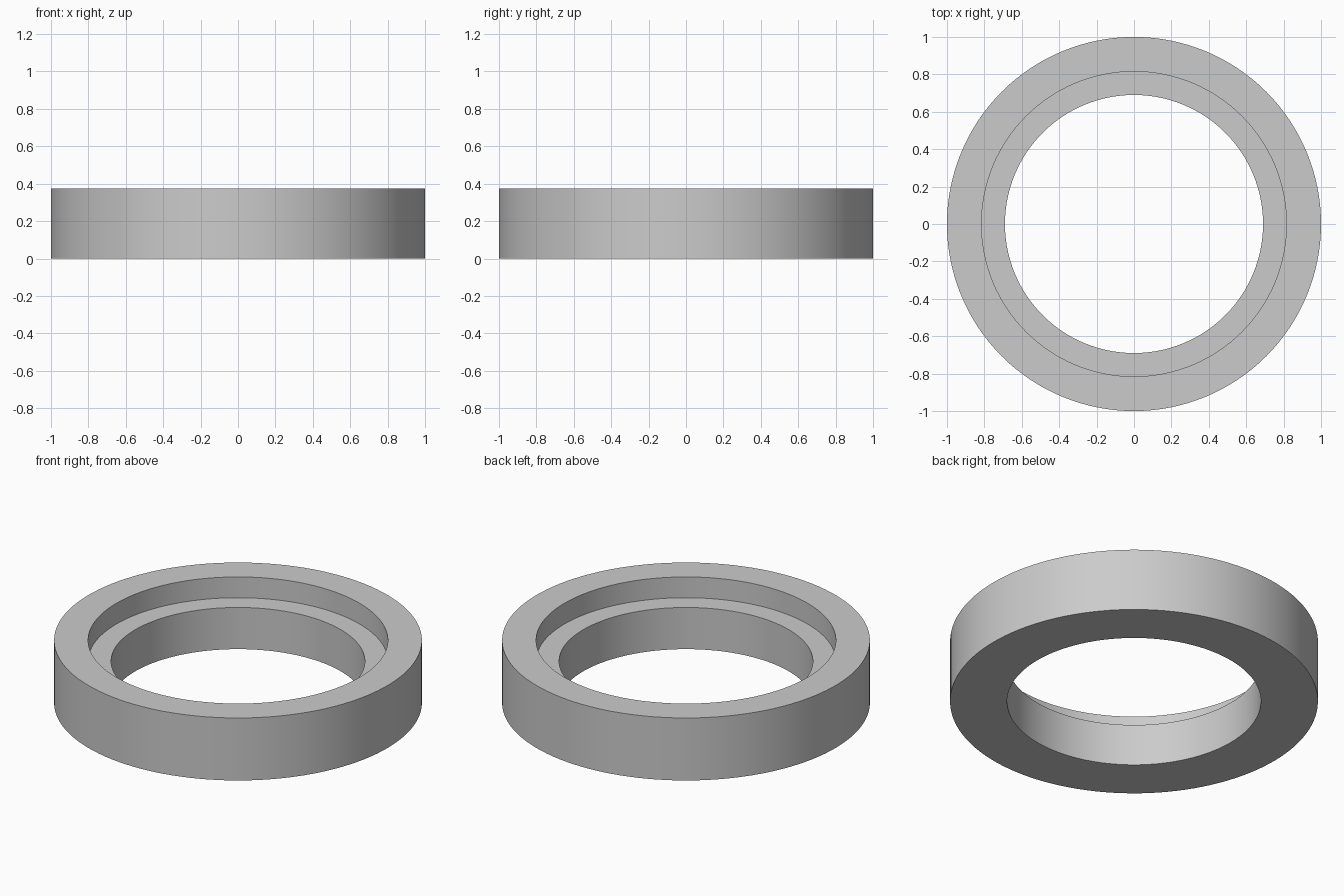
import bpy
import bmesh
import math

cube = bpy.data.objects.get("Cube")
if cube:
    bpy.data.objects.remove(cube, do_unlink=True)

# Plain grey material
grey = bpy.data.materials.new("light_grey")
grey.use_nodes = True
colour = (0.6, 0.6, 0.6, 1)
grey.diffuse_color = colour
grey.node_tree.nodes["Principled BSDF"].inputs["Base Color"].default_value = colour

# Ring cross-section: radius and height, with a recessed inner ledge
HEIGHT, LEDGE = 0.375, 0.25
OUTER, RECESS, BORE = 1.0, 0.815, 0.69
SEGMENTS = 128
profile = [(BORE, 0), (OUTER, 0), (OUTER, HEIGHT),
           (RECESS, HEIGHT), (RECESS, LEDGE), (BORE, LEDGE)]

# Spin the section around the vertical axis
bm = bmesh.new()
verts = [bm.verts.new((r, 0, z)) for r, z in profile]
edges = [bm.edges.new((v, verts[(i + 1) % len(verts)])) for i, v in enumerate(verts)]
bmesh.ops.spin(bm, geom=verts + edges, cent=(0, 0, 0), axis=(0, 0, 1),
               angle=math.tau, steps=SEGMENTS, use_merge=True)
bmesh.ops.remove_doubles(bm, verts=bm.verts, dist=0.0001)
bmesh.ops.recalc_face_normals(bm, faces=bm.faces)

mesh = bpy.data.meshes.new("stepped_ring")
bm.to_mesh(mesh)
bm.free()
mesh.materials.append(grey)
ring = bpy.data.objects.new("stepped_ring", mesh)
bpy.context.collection.objects.link(ring)

# Smooth walls, crisp rims
bpy.context.view_layer.objects.active = ring
ring.select_set(True)
bpy.ops.object.shade_smooth_by_angle(angle=math.radians(30))
